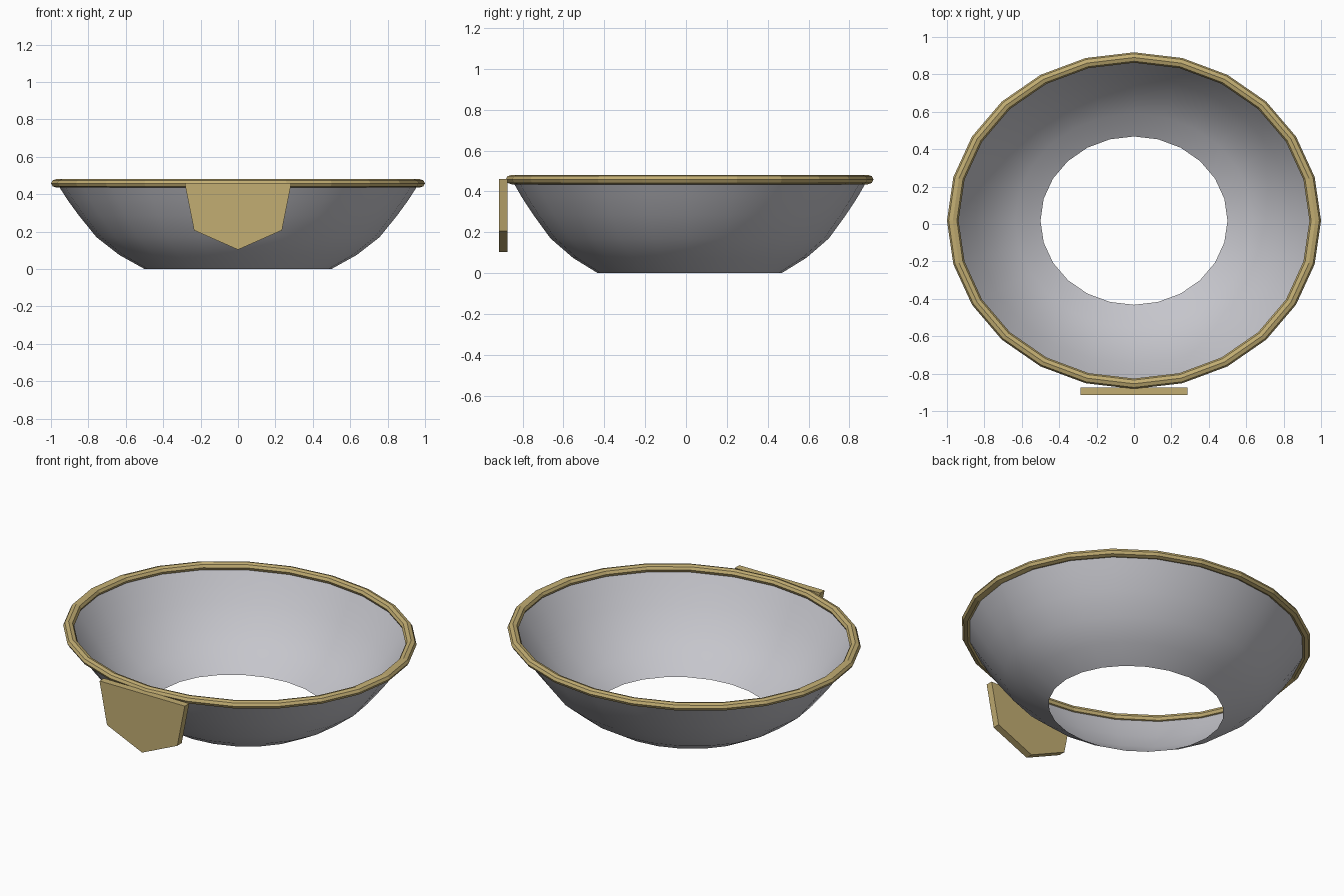
import bpy
import bmesh
import math

if "Cube" in bpy.data.objects:
    bpy.data.objects.remove(bpy.data.objects["Cube"])

SIDES = 24
CENTRE_Y = 0.018
Y_SCALE = 0.9      # the bowl is slightly oval


def material(name, rgb):
    m = bpy.data.materials.new(name)
    m.use_nodes = True
    col = (*rgb, 1.0)
    m.diffuse_color = col
    bsdf = next(n for n in m.node_tree.nodes if n.type == 'BSDF_PRINCIPLED')
    bsdf.inputs["Base Color"].default_value = col
    return m


def finish(bm, name, mat, smooth=False):
    mesh = bpy.data.meshes.new(name)
    bm.to_mesh(mesh)
    bm.free()
    mesh.materials.append(mat)
    for p in mesh.polygons:
        p.use_smooth = smooth
    ob = bpy.data.objects.new(name, mesh)
    bpy.context.collection.objects.link(ob)
    return ob


def lathe(profile, closed):
    """Sweep (radius, z) points around the oval, faces pointing outward."""
    bm = bmesh.new()
    rings = []
    for r, z in profile:
        ring = []
        for i in range(SIDES):
            a = 2 * math.pi * i / SIDES
            ring.append(bm.verts.new((r * math.cos(a),
                                      CENTRE_Y + Y_SCALE * r * math.sin(a), z)))
        rings.append(ring)
    n = len(rings)
    for k in range(n if closed else n - 1):
        lo, hi = rings[k], rings[(k + 1) % n]
        for i in range(SIDES):
            j = (i + 1) % SIDES
            bm.faces.new((lo[i], lo[j], hi[j], hi[i]))
    return bm


grey = material("soft grey", (0.56, 0.56, 0.60))
gold = material("pale gold", (0.54, 0.42, 0.17))

# Open bowl wall with a round opening at the bottom
wall = [(0.5, 0.0), (0.635, 0.075), (0.757, 0.17), (0.85, 0.285),
        (0.912, 0.37), (0.968, 0.458)]
finish(lathe(wall, False), "bowl_wall", grey, smooth=True)

# Faceted rim, eight-sided in section
section = [(0.969 + 0.031 * math.cos(k * math.pi / 4),
            0.458 + 0.023 * math.sin(k * math.pi / 4)) for k in range(8)]
finish(lathe(section, True), "rim", gold)

# Pointed plate hanging at the front
outline = [(-0.285, 0.46), (-0.235, 0.207), (0, 0.103), (0.235, 0.207), (0.285, 0.46)]
bm = bmesh.new()
face = bm.faces.new([bm.verts.new((x, -0.915, z)) for x, z in outline])
ext = bmesh.ops.extrude_face_region(bm, geom=[face], use_keep_orig=True)
bmesh.ops.translate(bm, vec=(0, 0.042, 0),
                    verts=[g for g in ext["geom"] if isinstance(g, bmesh.types.BMVert)])
bmesh.ops.recalc_face_normals(bm, faces=bm.faces)
finish(bm, "front_plate", gold)
